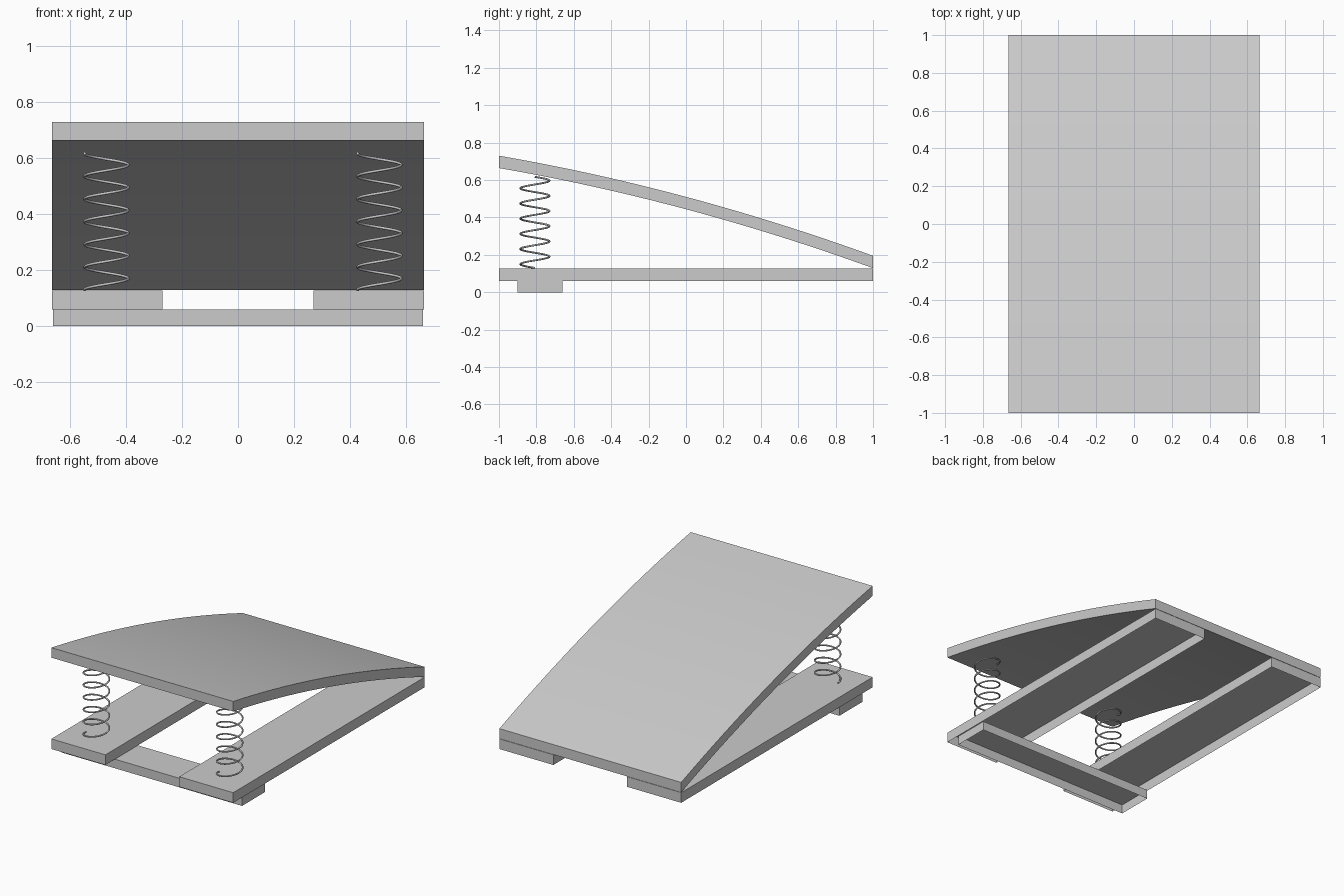
import bpy, bmesh, math

if "Cube" in bpy.data.objects:
    bpy.data.objects.remove(bpy.data.objects["Cube"])


def new_object(name, bm):
    bmesh.ops.recalc_face_normals(bm, faces=bm.faces)
    mesh = bpy.data.meshes.new(name)
    bm.to_mesh(mesh)
    bm.free()
    obj = bpy.data.objects.new(name, mesh)
    bpy.context.collection.objects.link(obj)
    return obj


def open_box(name, x, y, z):
    """Thin shell box with an open underside; x, y, z are (low, high) ranges."""
    bm = bmesh.new()
    bmesh.ops.create_cube(bm, size=1)
    for v in bm.verts:
        for i, (lo, hi) in enumerate((x, y, z)):
            v.co[i] = lo if v.co[i] < 0 else hi
    bm.normal_update()
    bottom = [f for f in bm.faces if f.normal.z < -0.5]
    bmesh.ops.delete(bm, geom=bottom, context='FACES_ONLY')
    return new_object(name, bm)


# Base: two long rails over a front crossbar
open_box("left_rail", (-0.665, -0.27), (-1, 1), (0.06, 0.127))
open_box("right_rail", (0.27, 0.665), (-1, 1), (0.06, 0.127))
open_box("front_crossbar", (-0.66, 0.66), (-0.90, -0.66), (0, 0.06))


# Curved top board: arched side profile extruded across the width
def arch(y):
    return 0.51 - 0.2675 * y - 0.0475 * y * y


N = 32
ys = [-1 + 2 * i / N for i in range(N + 1)]
profile = [(y, arch(y)) for y in ys] + [(y, arch(y) - 0.066) for y in reversed(ys)]
bm = bmesh.new()
side = bm.faces.new([bm.verts.new((-0.665, y, z)) for y, z in profile])
ext = bmesh.ops.extrude_face_region(bm, geom=[side], use_keep_orig=True)
for v in ext["geom"]:
    if isinstance(v, bmesh.types.BMVert):
        v.co.x = 0.665
board = new_object("curved_top_board", bm)
bpy.context.view_layer.objects.active = board
board.select_set(True)
bpy.ops.object.shade_smooth_by_angle(angle=math.radians(30))


# Coil springs: round wire swept along a helix
def spring(name, x, y, z0=0.13, z1=0.617, radius=0.078, turns=6, steps=32):
    curve = bpy.data.curves.new(name, 'CURVE')
    curve.dimensions = '3D'
    curve.bevel_depth = 0.005
    curve.bevel_resolution = 2
    curve.use_fill_caps = True
    line = curve.splines.new('POLY')
    count = turns * steps
    line.points.add(count)
    for i, p in enumerate(line.points):
        a = math.pi + 2 * math.pi * i / steps
        p.co = (radius * math.cos(a), radius * math.sin(a), z0 + (z1 - z0) * i / count, 1)
    line.use_smooth = True
    obj = bpy.data.objects.new(name, curve)
    obj.location = (x, y, 0)
    bpy.context.collection.objects.link(obj)


spring("left_spring", -0.47, -0.808)
spring("right_spring", 0.505, -0.808)
